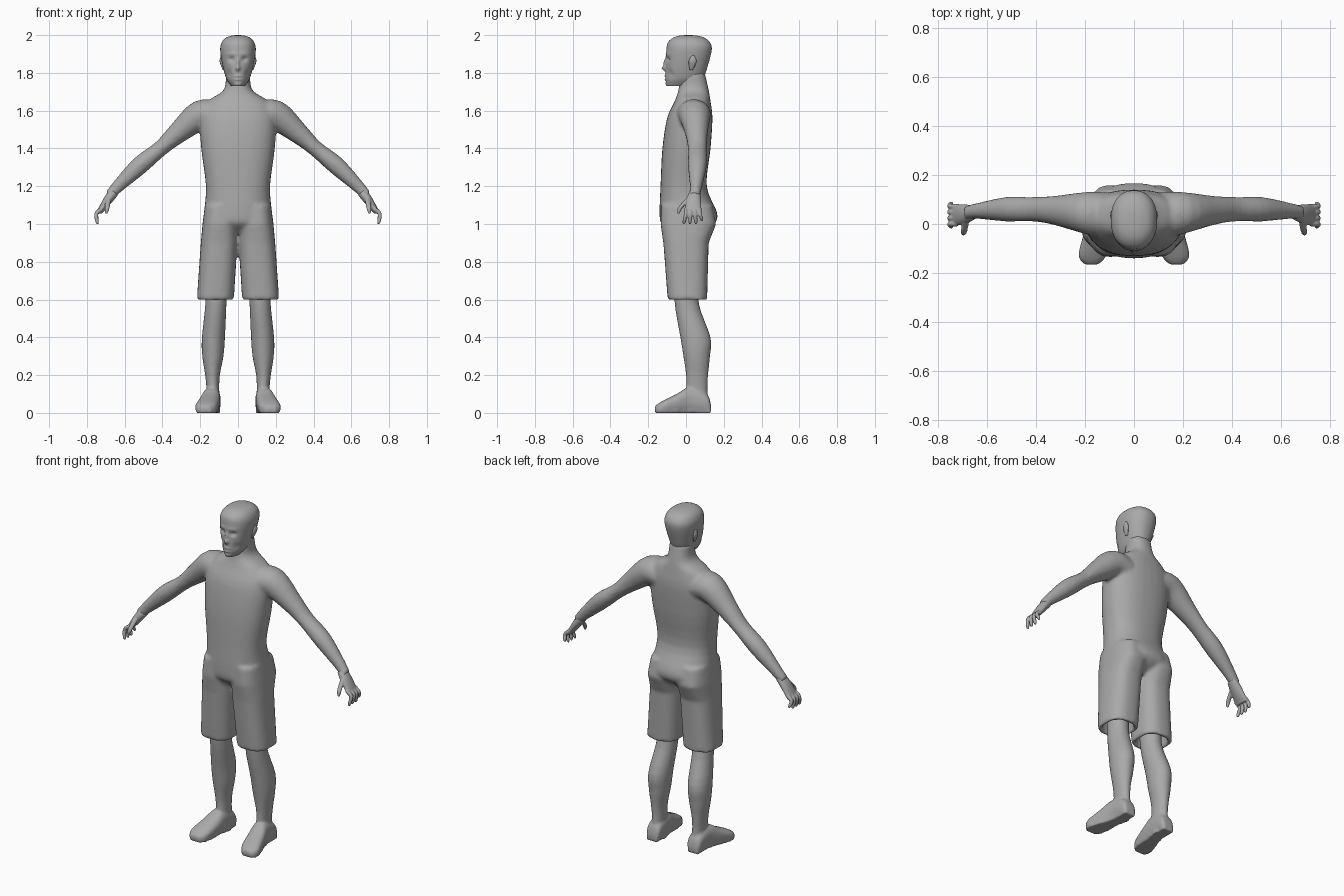
import bpy, bmesh
from math import cos, sin, pi, exp, copysign
from mathutils import Vector

if "Cube" in bpy.data.objects:
    bpy.data.objects.remove(bpy.data.objects["Cube"], do_unlink=True)

grey = bpy.data.materials.new("plain grey")
grey.use_nodes = True
grey.diffuse_color = (0.4, 0.4, 0.4, 1)
grey.node_tree.nodes["Principled BSDF"].inputs["Base Color"].default_value = grey.diffuse_color
RIGHT, BACK, UP = Vector((1, 0, 0)), Vector((0, 1, 0)), Vector((0, 0, 1))
LEVEL, UPRIGHT = (RIGHT, BACK), (RIGHT, UP)


def spline(rows, steps):
    """Fill in rows between the given ones with a smooth curve."""
    dense = []
    for i in range(len(rows) - 1):
        before, after = rows[max(i - 1, 0)], rows[min(i + 2, len(rows) - 1)]
        for s in range(steps):
            t = s / steps
            dense.append([b + t / 2 * (c - a + t * (2*a - 5*b + 4*c - d + t * (3*(b - c) + d - a)))
                          for a, b, c, d in zip(before, rows[i], rows[i + 1], after)])
    return dense + [list(rows[-1])]


def loft(bm, rows, plane=None, power=2, steps=4, segs=32, side=1):
    """Skin rings given as x, y, z, radius, radius; without a plane they follow the path."""
    rows = spline(rows, steps)
    rings = []
    for i, (x, y, z, across, deep) in enumerate(rows):
        if plane:
            u, v = plane
        else:
            start, end = rows[max(i - 1, 0)], rows[min(i + 1, len(rows) - 1)]
            u = (Vector(end[:3]) - Vector(start[:3])).cross(BACK).normalized()
            v = BACK
        ring = []
        for k in range(segs):
            angle = 2 * pi * k / segs
            c, s = (copysign(abs(f) ** (2 / power), f) for f in (cos(angle), sin(angle)))
            point = Vector((x, y, z)) + u * across * c + v * deep * s
            point.x *= side
            ring.append(bm.verts.new(point))
        rings.append(ring)
    for lower, upper in zip(rings, rings[1:]):
        for k in range(segs):
            bm.faces.new((lower[k - 1], lower[k], upper[k], upper[k - 1]))
    bm.faces.new(rings[0])
    bm.faces.new(rings[-1])


def stack(rows):
    """Turn height, half width, front, back and optional centre x into level rings."""
    return [(x[0] if x else 0, (front + back) / 2, z, width, (back - front) / 2)
            for z, width, front, back, *x in rows]


def finish(bm, name, voxel=0, smooth=3):
    """Make the object and, given a voxel size, blend its pieces into one skin."""
    bmesh.ops.recalc_face_normals(bm, faces=bm.faces)
    for face in bm.faces:
        face.smooth = True
    mesh = bpy.data.meshes.new(name)
    bm.to_mesh(mesh)
    bm.free()
    mesh.materials.append(grey)
    part = bpy.data.objects.new(name, mesh)
    bpy.context.collection.objects.link(part)
    if voxel:
        blend = part.modifiers.new("blend", 'REMESH')
        blend.mode, blend.voxel_size, blend.use_smooth_shade = 'VOXEL', voxel, True
        soften = part.modifiers.new("soften", 'SMOOTH')
        soften.factor, soften.iterations = 0.5, smooth


# Torso and neck
bm = bmesh.new()
loft(bm, stack([(.95, .1, -.07, .08), (1, .18, -.13, .15), (1.06, .18, -.14, .165),
                (1.2, .17, -.135, .11), (1.4, .195, -.125, .13), (1.56, .2, -.1, .14),
                (1.65, .16, -.06, .13), (1.71, .075, -.04, .12), (1.8, .065, -.03, .1)]),
     LEVEL, power=2.35)
for side in (1, -1):
    # Arms
    loft(bm, [(.12, .035, 1.57, .075, .095), (.2, .045, 1.575, .08, .085),
              (.32, .055, 1.48, .056, .06), (.41, .06, 1.4, .042, .05),
              (.52, .06, 1.31, .048, .05), (.64, .053, 1.195, .033, .032),
              (.68, .045, 1.15, .028, .03)], side=side)
    # Shorts legs, turned in at the hem
    loft(bm, stack([(1.1, .085, -.13, .14, .09), (1, .093, -.135, .16, .095),
                    (.9, .097, -.12, .12, .1), (.6, .098, -.097, .112, .12),
                    (.6, .076, -.075, .09, .12), (.8, .07, -.08, .085, .11)]),
         LEVEL, power=2.6, steps=1, side=side)
finish(bm, "torso_arms_and_shorts", voxel=.01, smooth=6)

# Hands with four fingers and a thumb
bm = bmesh.new()
for side in (1, -1):
    loft(bm, [(.655, .047, 1.17, .026, .029), (.69, .04, 1.125, .024, .04),
              (.735, .037, 1.06, .014, .045)], side=side)
    for finger in range(4):
        root, tip = .024 * finger, .031 * finger - .01
        end = 1.015 if finger == 3 else 1
        loft(bm, [(.72, root, 1.08, .011, .011), (.75, root, 1.055, .011, .011),
                  (.745, tip, end + .01, .009, .009), (.74, tip, end, .003, .003)],
             segs=12, side=side)
    loft(bm, [(.685, .015, 1.135, .014, .016), (.693, -.03, 1.085, .013, .013),
              (.697, -.04, 1.055, .006, .006)], segs=12, side=side)
finish(bm, "hands", voxel=.004)

# Lower legs and feet
bm = bmesh.new()
for side in (1, -1):
    loft(bm, stack([(.74, .06, -.06, .075, .115), (.58, .056, -.06, .068, .117),
                    (.4, .061, -.03, .13, .13), (.3, .056, -.014, .127, .133),
                    (.2, .039, 0, .117, .135), (.12, .034, 0, .114, .133),
                    (.02, .038, -.01, .125, .133)]), LEVEL, side=side)
    foot = [(.135, .133, .03, .04), (.135, .11, .043, .1), (.14, .02, .047, .135),
            (.153, -.05, .055, .1), (.17, -.13, .056, .06), (.173, -.165, .028, .036)]
    loft(bm, [(x, y, height / 2, width, height / 2) for x, y, width, height in foot],
         UPRIGHT, power=2.5, side=side)
# Flatten the soles
for vert in bm.verts:
    if vert.co.z < .02:
        vert.co.z = 0
finish(bm, "lower_legs_and_feet", voxel=.008)

# Head
bm = bmesh.new()
loft(bm, stack([(1.73, .035, -.1, .04), (1.77, .062, -.108, .09), (1.84, .082, -.107, .116),
                (1.92, .094, -.104, .136), (1.96, .087, -.096, .128), (1.985, .066, -.07, .1),
                (1.997, .035, -.035, .06), (2, .005, .01, .02)]),
     LEVEL, power=2.25, steps=10, segs=112)

# Face features as soft pushes: x, z, spread in x, spread in z, push
features = {
    "nose tip": (0, 1.825, .012, .013, -.02),
    "nose bridge": (0, 1.855, .008, .02, -.012),
    "eye sockets": (.034, 1.872, .016, .011, .014),
    "brows": (.03, 1.9, .03, .008, -.004),
    "upper lip": (0, 1.784, .02, .005, -.007),
    "lower lip": (0, 1.764, .018, .005, -.006),
    "chin": (0, 1.74, .02, .01, -.005),
    "cheek hollows": (.048, 1.795, .014, .022, .009),
}
for vert in bm.verts:
    x, y, z = vert.co
    for mid_x, mid_z, wide, tall, push in features.values():
        falloff = exp(-((abs(x) - mid_x) / wide) ** 2 - ((z - mid_z) / tall) ** 2)
        vert.co.y += push * falloff * min(1, max(0, -y / .05))

# Ears
for side in (1, -1):
    loft(bm, [(.075, .028, 1.815, .006, .008), (.088, .035, 1.86, .009, .021),
              (.088, .037, 1.893, .003, .006)], LEVEL, segs=16, side=side)
finish(bm, "head")
